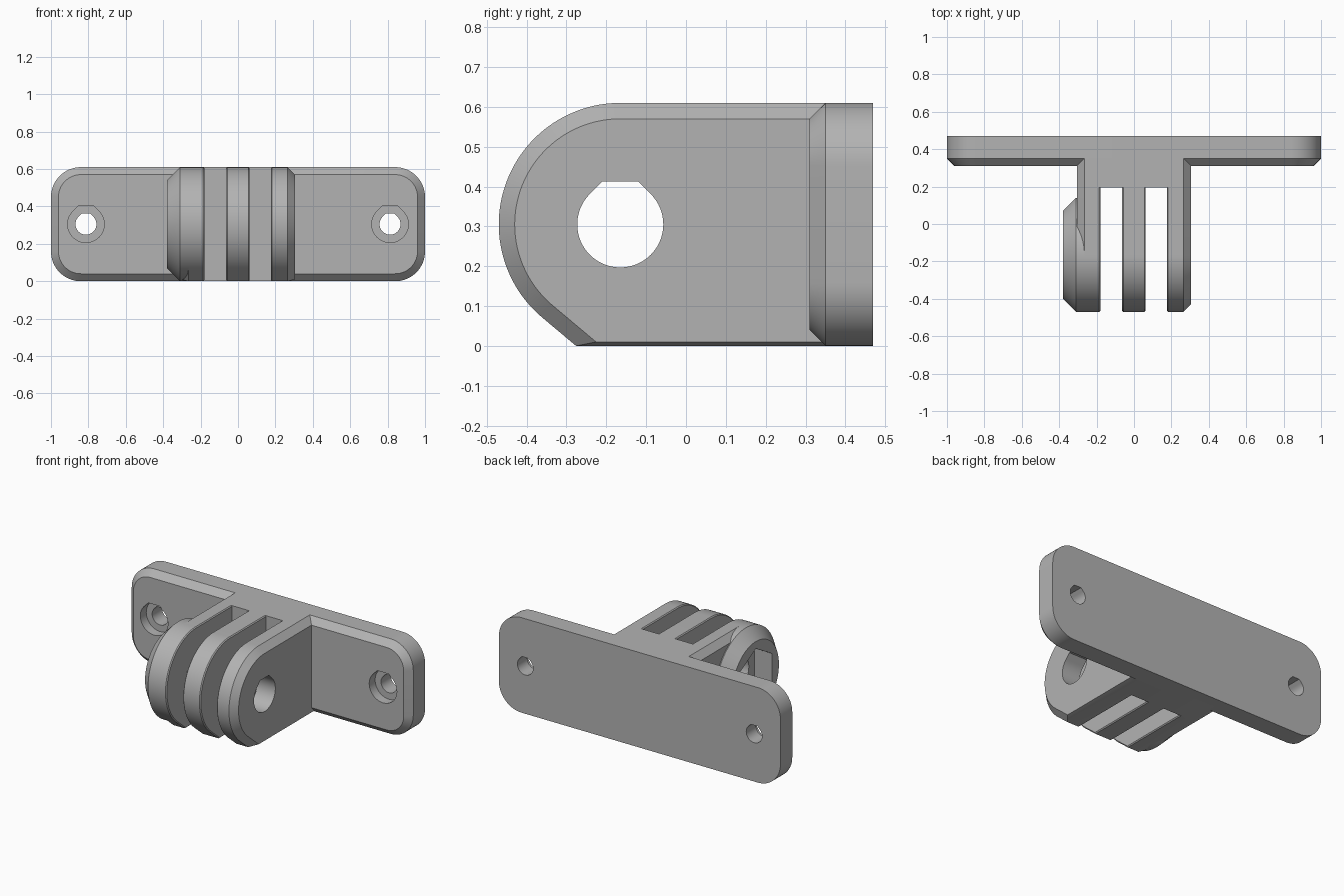
import bpy, bmesh
from math import sin, cos, tan, radians, sqrt

if "Cube" in bpy.data.objects:
    bpy.data.objects.remove(bpy.data.objects["Cube"])

H = 0.61                 # overall height
R = H / 2                # finger tip radius
CY, CZ = -0.165, R       # pivot axis
SLOT_Y = 0.195           # floor of the slots
C = 0.04                 # main chamfer

grey = bpy.data.materials.new("plastic grey")
grey.use_nodes = True
grey.diffuse_color = (0.45, 0.45, 0.45, 1)
grey.node_tree.nodes["Principled BSDF"].inputs["Base Color"].default_value = (0.45, 0.45, 0.45, 1)


def loft(name, rings):
    """Skin a closed solid through rings of matching point counts."""
    bm = bmesh.new()
    loops = [[bm.verts.new(p) for p in ring] for ring in rings]
    for a, b in zip(loops, loops[1:]):
        for i in range(len(a)):
            j = (i + 1) % len(a)
            bm.faces.new((a[i], a[j], b[j], b[i]))
    bm.faces.new(loops[0])
    bm.faces.new(loops[-1])
    bmesh.ops.recalc_face_normals(bm, faces=bm.faces)
    mesh = bpy.data.meshes.new(name)
    bm.to_mesh(mesh)
    bm.free()
    mesh.materials.append(grey)
    ob = bpy.data.objects.new(name, mesh)
    bpy.context.collection.objects.link(ob)
    return ob


def arc(cu, cv, r, start, end, steps):
    angles = [radians(start + (end - start) * i / steps) for i in range(steps + 1)]
    return [(cu + r * cos(a), cv + r * sin(a)) for a in angles]


def along_x(sections, profile):
    return [[(x, y, z) for y, z in profile(d)] for x, d in sections]


def along_y(sections, profile):
    return [[(x, y, z) for x, z in profile(d)] for y, d in sections]


def teardrop(cu, cv, r):
    """Round hole with a flat printable roof."""
    t = r * tan(radians(22.5))
    return arc(cu, cv, r, 135, 405, 48) + [(cu + t, cv + r), (cu - t, cv + r)]


def finger_profile(d):
    """Side outline of a finger, inset by d: round nose, sloped chin, flat base."""
    base = min(d, 0.01)
    nose = arc(CY, CZ, R - d, 90, 230, 56)
    ny, nz = cos(radians(230)), sin(radians(230))
    chin = CY + (R - d - nz * (base - CZ)) / ny
    return [(SLOT_Y, base), (SLOT_Y, H - d)] + nose + [(chin, base)]


def root_profile(d):
    base = min(d, 0.01)
    return [(SLOT_Y, base), (SLOT_Y, H - d), (0.4, H - d), (0.4, base)]


def plate_profile(d):
    r, k = 0.16, 1 - 0.16
    pts = []
    for cx, cz, a in ((k, H - r, 0), (-k, H - r, 90), (-k, r, 180), (k, r, 270)):
        pts += arc(cx, cz, r - d, a, a + 90, 16)
    return pts


def cut(ob, cutters):
    for c in cutters:
        mod = ob.modifiers.new("cut", 'BOOLEAN')
        mod.operation, mod.solver, mod.object = 'DIFFERENCE', 'EXACT', c
        bpy.context.view_layer.objects.active = ob
        bpy.ops.object.modifier_apply(modifier=mod.name)


# Wall plate, chamfered at the front
plate = loft("wall_plate", along_y([(0.47, 0), (0.35, 0), (0.31, C)], plate_profile))

# Solid root joining the fingers to the plate
root = loft("finger_root", along_x([(-0.305, C), (-0.265, 0), (0.265, 0), (0.305, C)], root_profile))

# Three fingers: small chamfers in the slots, large ones outside
e = 0.006
fingers = [
    loft(name, along_x([(x0, c0), (x0 + c0, 0), (x1 - c1, 0), (x1, c1)], finger_profile))
    for name, x0, x1, c0, c1 in (
        ("right_finger", -0.305, -0.18, C, e),
        ("middle_finger", -0.063, 0.061, e, e),
        ("left_finger", 0.176, 0.305, e, C))]

# Tapered round boss holding the nut
boss = loft("nut_boss", along_x([(-0.23, 0), (-0.31, 0), (-0.38, 0.07)],
                                lambda d: arc(CY, CZ, R - d, 0, 357.5, 143)))

# Cutters: bolt bore, hexagonal nut pocket, screw holes with counterbores
bore = loft("bore_cutter", along_x([(-0.6, 0), (0.6, 0)], lambda d: teardrop(CY, CZ, 0.108)))
pocket = loft("pocket_cutter", along_x([(-0.6, 0), (-0.255, 0)],
                                       lambda d: arc(CY, CZ, 0.165 * 2 / sqrt(3), 30, 330, 5)))
screws = []
for s in (-1, 1):
    for r, y0, y1 in ((0.056, 0.2, 0.6), (0.098, 0.2, 0.37)):
        screws.append(loft("screw_cutter", along_y([(y0, 0), (y1, 0)],
                                                   lambda d: teardrop(s * 0.813, CZ, r))))

for part in fingers:
    cut(part, [bore])
cut(fingers[0], [pocket])
cut(boss, [bore, pocket])
cut(plate, screws)
for c in [bore, pocket] + screws:
    bpy.data.objects.remove(c)

# Smooth curves, crisp edges
bpy.ops.object.select_all(action='DESELECT')
for ob in [plate, root, boss] + fingers:
    ob.select_set(True)
    bpy.context.view_layer.objects.active = ob
bpy.ops.object.shade_smooth_by_angle(angle=radians(20))
